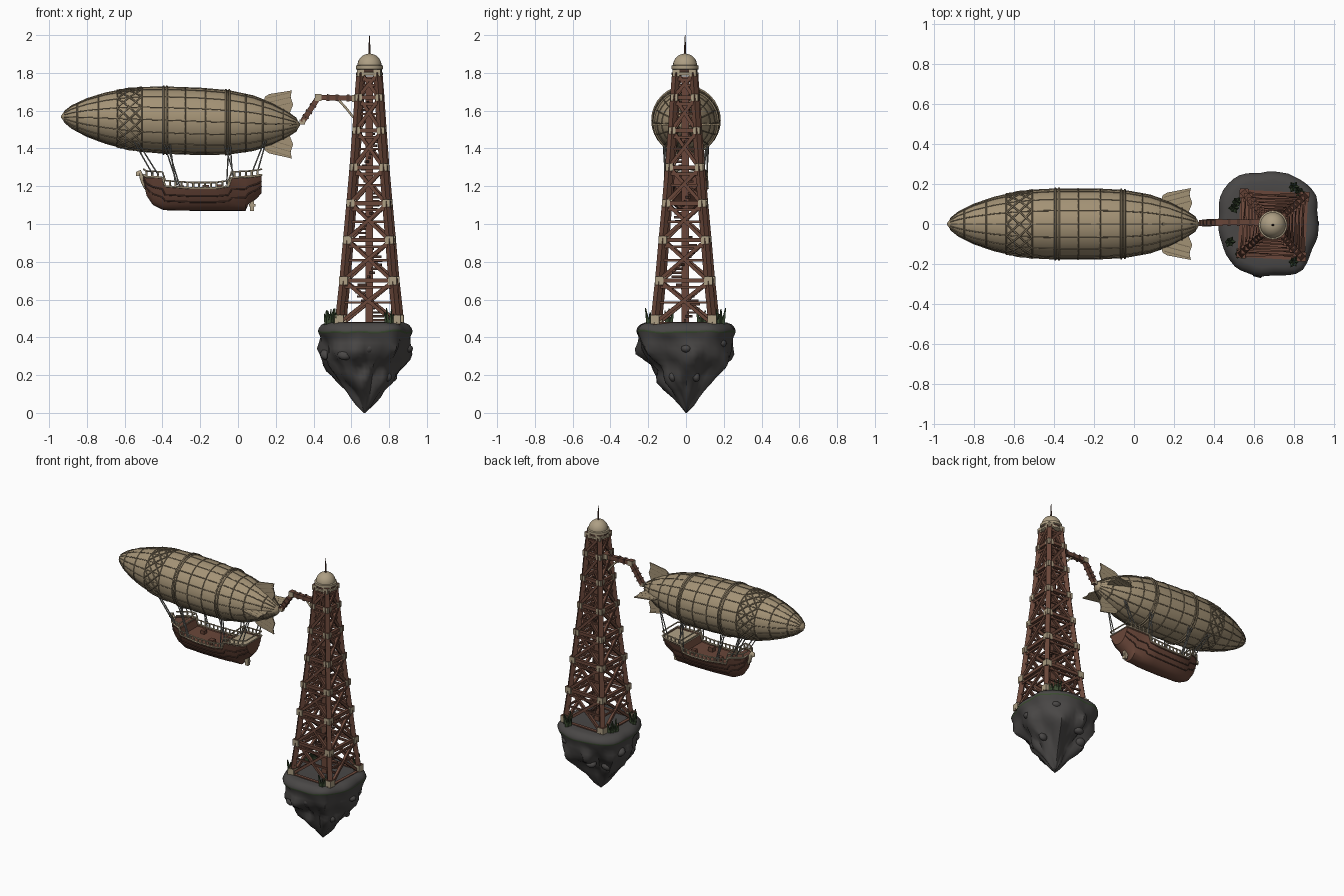
import bpy, bmesh, math, random
from mathutils import Vector, Matrix, noise

random.seed(4)
if "Cube" in bpy.data.objects:
    bpy.data.objects.remove(bpy.data.objects["Cube"])


def material(name, rgb):
    m = bpy.data.materials.new(name)
    m.use_nodes = True
    m.diffuse_color = (*rgb, 1)
    bsdf = m.node_tree.nodes["Principled BSDF"]
    bsdf.inputs["Base Color"].default_value = (*rgb, 1)
    bsdf.inputs["Roughness"].default_value = 0.9
    return m


canvas = material("canvas", (.37, .29, .18))
frame = material("frame_brown", (.23, .18, .112))
wood = material("red_wood", (.142, .062, .041))
dark_wood = material("dark_wood", (.085, .042, .03))
cream = material("cream", (.42, .345, .23))
rock = material("rock", (.068, .064, .062))
moss = material("moss", (.045, .072, .032))
rope = material("rope_grey", (.21, .21, .195))


def finish(name, bm, mats, smooth=None):
    bmesh.ops.recalc_face_normals(bm, faces=bm.faces)
    me = bpy.data.meshes.new(name)
    bm.to_mesh(me)
    bm.free()
    ob = bpy.data.objects.new(name, me)
    bpy.context.collection.objects.link(ob)
    for m in mats:
        me.materials.append(m)
    if smooth:
        bpy.ops.object.select_all(action='DESELECT')
        ob.select_set(True)
        bpy.context.view_layer.objects.active = ob
        bpy.ops.object.shade_smooth_by_angle(angle=math.radians(smooth))
    return ob


def beams(name, segments, mat):
    """Square bars, each given as (start, end, thickness)."""
    bm = bmesh.new()
    for a, b, w in segments:
        a, b = Vector(a), Vector(b)
        d = b - a
        turn = d.to_track_quat('Z', 'Y').to_matrix().to_4x4()
        m = Matrix.Translation((a + b) / 2) @ turn @ Matrix.Diagonal((w, w, d.length, 1))
        bmesh.ops.create_cube(bm, size=1, matrix=m)
    return finish(name, bm, [mat])


def blocks(name, centres, sizes, side_mat, cap_mat, turn=0):
    """Cubes whose upper and lower faces may differ in colour from their sides."""
    bm = bmesh.new()
    for c, s in zip(centres, sizes):
        m = Matrix.Translation(c) @ Matrix.Rotation(turn, 4, 'Z') @ Matrix.Scale(s, 4)
        bmesh.ops.create_cube(bm, size=1, matrix=m)
    bm.normal_update()
    for f in bm.faces:
        f.material_index = int(abs(f.normal.z) > .5)
    return finish(name, bm, [side_mat, cap_mat])


def tubes(name, paths, radius, mat, cyclic=False):
    cu = bpy.data.curves.new(name, 'CURVE')
    cu.dimensions = '3D'
    cu.bevel_depth, cu.bevel_resolution, cu.use_fill_caps = radius, 1, True
    for path in paths:
        sp = cu.splines.new('POLY')
        sp.points.add(len(path) - 1)
        for p, co in zip(sp.points, path):
            p.co = (*co, 1)
        sp.use_cyclic_u = cyclic
    cu.materials.append(mat)
    ob = bpy.data.objects.new(name, cu)
    bpy.context.collection.objects.link(ob)
    return ob


def loft(bm, rows, closed):
    rings = [[bm.verts.new(p) for p in row] for row in rows]
    for r0, r1 in zip(rings, rings[1:]):
        n = len(r0)
        for i in range(n if closed else n - 1):
            j = (i + 1) % n
            bm.faces.new((r0[i], r0[j], r1[j], r1[i]))
    return rings


def capped(name, rows, closed, mats, smooth):
    bm = bmesh.new()
    ends = loft(bm, rows, closed)
    bm.faces.new(ends[0])
    bm.faces.new(ends[-1])
    return finish(name, bm, mats, smooth)


def lookup(table, x, col=1):
    for a, b in zip(table, table[1:]):
        if x <= b[0]:
            return a[col] + (b[col] - a[col]) * max(0, (x - a[0]) / (b[0] - a[0]))
    return table[-1][col]


# Airship envelope: a lathed, slightly pitched spindle
ENV = [(-.938, .003), (-.92, .028), (-.88, .06), (-.8, .1), (-.7, .134), (-.6, .157),
       (-.5, .17), (-.38, .176), (-.2, .176), (-.05, .168), (.08, .145), (.18, .11),
       (.26, .068), (.31, .033), (.328, .004)]


def env(x, a, lift=0.0, r=None):
    r = (lookup(ENV, x) if r is None else r) + lift
    return Vector((x, r * math.cos(a), 1.547 - .034 * (x + .31) + r * math.sin(a)))


def circle(n):
    return [math.tau * i / n for i in range(n)]


capped("envelope", [[env(x, a) for a in circle(32)] for x, r in ENV], True, [canvas], 60)
tubes("envelope_ribs", [[env(x, a) for x, r in ENV[1:-1]] for a in circle(16)], .003, frame)
tubes("envelope_hoops", [[env(x, a) for a in circle(32)] for x in
      (-.85, -.74, -.64, -.51, -.28, -.17, .04, .13, .24)], .004, frame, True)
tubes("envelope_belts", [[env(x + d, a, .003) for a in circle(32)]
      for x in (-.385, -.055) for d in (-.009, .009)], .006, frame, True)
tubes("envelope_lattice", [[env(-.64 + .13 * t / 6, a + s * t / 6 * math.tau / 8, .002)
      for t in range(7)] for a in circle(16) for s in (-1, 1)], .0045, frame)

# Tail fins, four around the stern
FIN = [(.135, .05), (.142, .142), (.165, .157), (.285, .18), (.278, .145), (.292, .105), (.27, .05)]
bm = bmesh.new()
spars = []
for a in circle(4):
    side = Vector((0, -math.sin(a), math.cos(a))) * .004
    lo, hi = loft(bm, [[env(x, a, 0, r) + side * s for x, r in FIN] for s in (-1, 1)], True)
    bm.faces.new(lo)
    bm.faces.new(hi)
    spars += [[env(.15, a, 0, k), env(.28, a, 0, k + .035)] for k in (.08, .11, .135)]
finish("tail_fins", bm, [canvas])
tubes("fin_spars", spars, .005, frame)

# Ship-shaped gondola: columns are x, half width, keel height, sheer height
SHIP = [(-.5, .02, 1.22, 1.26), (-.484, .055, 1.15, 1.25), (-.45, .08, 1.1, 1.25),
        (-.40, .098, 1.076, 1.245), (-.385, .1, 1.073, 1.2), (-.25, .112, 1.07, 1.19),
        (-.12, .115, 1.07, 1.19), (-.05, .112, 1.07, 1.2), (-.035, .112, 1.07, 1.245),
        (.04, .105, 1.07, 1.25), (.055, .103, 1.105, 1.25), (.1, .097, 1.135, 1.255),
        (.125, .088, 1.165, 1.26)]


def ship(x, u, up=0.0, out=0.0):
    """Point on the ship side; u runs from -1 (right rim) over the keel to 1 (left rim)."""
    w, k, t = (lookup(SHIP, x, c) for c in (1, 2, 3))
    return Vector((x, math.copysign(w * abs(u) ** .8 + out, u), k + (t - k) * u * u + up))


capped("ship_hull", [[ship(s[0], j / 8) for j in range(-8, 9)] for s in SHIP], False, [wood], 40)

bm = bmesh.new()
loft(bm, [[ship(s[0], u, -.012) for u in (-1, 1)] for s in SHIP], False)
for f in bm.faces:
    f.material_index = int(f.calc_center_median().x > -.03)
finish("ship_deck", bm, [wood, cream])

xs = [s[0] for s in SHIP]
SIDES = (-1, 1)
tubes("ship_wales", [[ship(x, s * u, 0, .001) for x in xs] for s in SIDES for u in (.62, .8)],
      .004, dark_wood)
tubes("ship_gunwale", [[ship(x, s) for x in xs] for s in SIDES], .006, cream)
tubes("ship_rail", [[ship(x, s, .03) for x in xs] for s in SIDES], .0045, cream)
tubes("stern_and_bow_rails", [[ship(x, -1, h), ship(x, 1, h)] for x in (.125, -.035, -.40)
      for h in (.0, .03)], .0045, cream)
tubes("rail_posts", [[ship(-.485 + i * .031, s), ship(-.485 + i * .031, s, .034)]
      for s in SIDES for i in range(20)], .0055, cream)
tubes("figurehead", [[(-.485, 0, 1.19), (-.5, 0, 1.22), (-.51, 0, 1.25), (-.52, 0, 1.275),
                      (-.53, 0, 1.27), (-.528, 0, 1.255)]], .014, cream)
beams("rudder", [((.075, 0, 1.07), (.075, 0, 1.13), .022), ((.058, 0, 1.1), (.092, 0, 1.1), .014)], cream)
blocks("deck_crates", [(-.3, .04, 1.19), (-.17, -.05, 1.19), (-.1, .05, 1.195)], [.03, .035, .03],
       wood, wood)

# Suspension ropes
LINES = [(-.55, -.45), (-.53, -.42), (-.39, -.32), (-.375, -.31), (-.36, -.33),
         (-.05, -.06), (-.04, -.03), (-.07, -.02), (.15, .1), (.14, .07)]
tubes("suspension_ropes", [[env(top, -math.pi / 2 + s * .75), ship(low, s, .01)]
      for top, low in LINES for s in SIDES], .0038, rope)

# Mooring tower
LEVELS = [(.47, .168), (.70, .144), (.915, .126), (1.11, .109), (1.30, .093),
          (1.495, .079), (1.67, .068), (1.80, .058)]
AXIS = Vector((.696, -.005, 0))
TURN = math.radians(-3)


def corner(i, z, inset=0.0):
    a = TURN + math.pi / 4 + i * math.pi / 2
    r = (lookup(LEVELS, z) - inset) * math.sqrt(2)
    return AXIS + Vector((r * math.cos(a), r * math.sin(a), z))


legs, girders, braces, joints, sizes = [], [], [], [], []
for n, (z, h) in enumerate(LEVELS):
    for i in range(4):
        joints.append(corner(i, z + (.025 if n == 0 else 0), .014))
        sizes.append(.032 + h * .09)
        for drop, w in ((0, .022), (-.035, .014)):
            if z + drop > .46:
                girders.append((corner(i, z + drop, .01), corner(i + 1, z + drop, .01), w))
        if n < len(LEVELS) - 1:
            z2 = LEVELS[n + 1][0]
            legs.append((corner(i, z, .014), corner(i, z2, .014), .032))
            braces.append((corner(i, z, .008), corner(i + 1, z2, .008), .018))
            braces.append((corner(i + 1, z, .016), corner(i, z2, .016), .018))
            mid = (z + z2) / 2
            braces.append((corner(i, mid, .014), corner(i + 1, mid, .014), .012))
beams("tower_legs", legs, wood)
beams("tower_girders", girders, wood)
beams("tower_braces", braces, wood)
blocks("tower_joints", joints, sizes, cream, wood, TURN)
beams("tower_core", [(AXIS + Vector((0, 0, .46)), AXIS + Vector((0, 0, 1.78)), .04)], wood)
stairs = []
for i in range(56):
    a, z = i * .42, .49 + i * .021
    r = lookup(LEVELS, z) * .5
    c = AXIS + Vector((0, 0, z))
    stairs.append((c, c + Vector((r * math.cos(a), r * math.sin(a), 0)), .012))
beams("spiral_stairs", stairs, dark_wood)


def lathe(name, profile, mat, n=24):
    rows = [[AXIS + Vector((r * math.cos(a), r * math.sin(a), z)) for a in circle(n)]
            for r, z in profile]
    return capped(name, rows, True, [mat], 35)


lathe("dome_base", [(.06, 1.785), (.071, 1.79), (.071, 1.802), (.06, 1.806), (.06, 1.815),
                    (.072, 1.82), (.072, 1.838), (.062, 1.842)], cream)
lathe("dome_band", [(.064, 1.803), (.064, 1.82)], dark_wood)
lathe("dome", [(.064 * math.cos(t * .19), 1.838 + .064 * math.sin(t * .19)) for t in range(9)], cream)
lathe("spire", [(.007, 1.89), (.005, 1.93), (.003, 1.98), (.001, 2.0)], dark_wood, 8)

# Docking arm
ROOT, ELBOW, TIP = Vector((.66, .008, 1.665)), Vector((.425, .008, 1.67)), Vector((.34, .005, 1.54))
beams("docking_arm", [(ROOT, ELBOW, .028), (ELBOW, TIP, .028)], wood)
wraps = [(p.lerp(q, t), p.lerp(q, t + .06), .036) for p, q in ((ROOT, ELBOW), (ELBOW, TIP))
         for t in (.3, .55, .75)]
beams("arm_wraps", wraps, dark_wood)
blocks("arm_joints", [ELBOW, TIP, Vector((.622, .008, 1.665))], [.036, .028, .036], cream, wood)
tubes("arm_stay", [[(.53, .008, 1.66), (.575, .008, 1.61), (.61, .008, 1.565)]], .007, cream)

# Floating rock: height and width of each ring, with broad lumps below the rim
RINGS = [(.472, .02), (.474, .6), (.478, .82), (.468, .92), (.45, .98), (.434, 1), (.424, .99),
         (.4, .94), (.37, .92), (.34, .92), (.31, .89), (.28, .82), (.25, .73), (.22, .65), (.19, .57),
         (.16, .49), (.12, .36), (.08, .25), (.04, .14), (.0, .015)]


def rock_point(a, z, k):
    d = Vector((math.cos(a), math.sin(a), 0))
    r = .255 * k / (abs(d.x) ** 2.6 + abs(d.y) ** 2.6) ** (1 / 2.6)
    depth = max(0, .41 - z)
    coarse = noise.noise(d * 1.7 + Vector((3, 1, depth * 5)))
    fine = noise.noise(d * 3 + Vector((7, 2, depth * 10)))
    below = min(1, depth * 12)
    lump = (.022 + .04 * below) * coarse + (.014 + .045 * below) * fine
    sag = .012 * fine if .4 < z < .46 else 0
    return Vector((.67, .002, z + sag)) + d * (r + lump * min(1, k * 1.5) * (k > .1))


ob = capped("floating_rock", [[rock_point(a, z, k) for a in circle(48)] for z, k in RINGS], True,
            [rock, moss], 50)
for p in ob.data.polygons:
    p.material_index = int(p.index // 48 == 5)

bm = bmesh.new()
for i in range(10):
    z, k = random.choice(RINGS[8:15])
    c = rock_point(i * 2.4, z, k * .93)
    m = Matrix.Translation(c) @ Matrix.Rotation(i, 4, 'X') @ Matrix.Diagonal((1, .85, .65, 1))
    bmesh.ops.create_icosphere(bm, subdivisions=2, radius=random.uniform(.03, .045), matrix=m)
finish("boulders", bm, [rock], 40)

# Grass tufts on the rock
bm = bmesh.new()
for x, y in ((.515, .11), (.8, .185), (.83, .16), (.48, -.09), (.53, -.15), (.8, -.19), (.5, .08)):
    for i in range(6):
        h = random.uniform(.05, .095)
        tilt = Matrix.Rotation(i * 1.05, 4, 'Z') @ Matrix.Rotation(.2, 4, 'Y')
        m = Matrix.Translation((x, y, .465)) @ tilt @ Matrix.Translation((.01, 0, h / 2))
        bmesh.ops.create_cone(bm, cap_ends=True, segments=4, radius1=.013, radius2=.003, depth=h, matrix=m)
finish("grass_tufts", bm, [moss])
